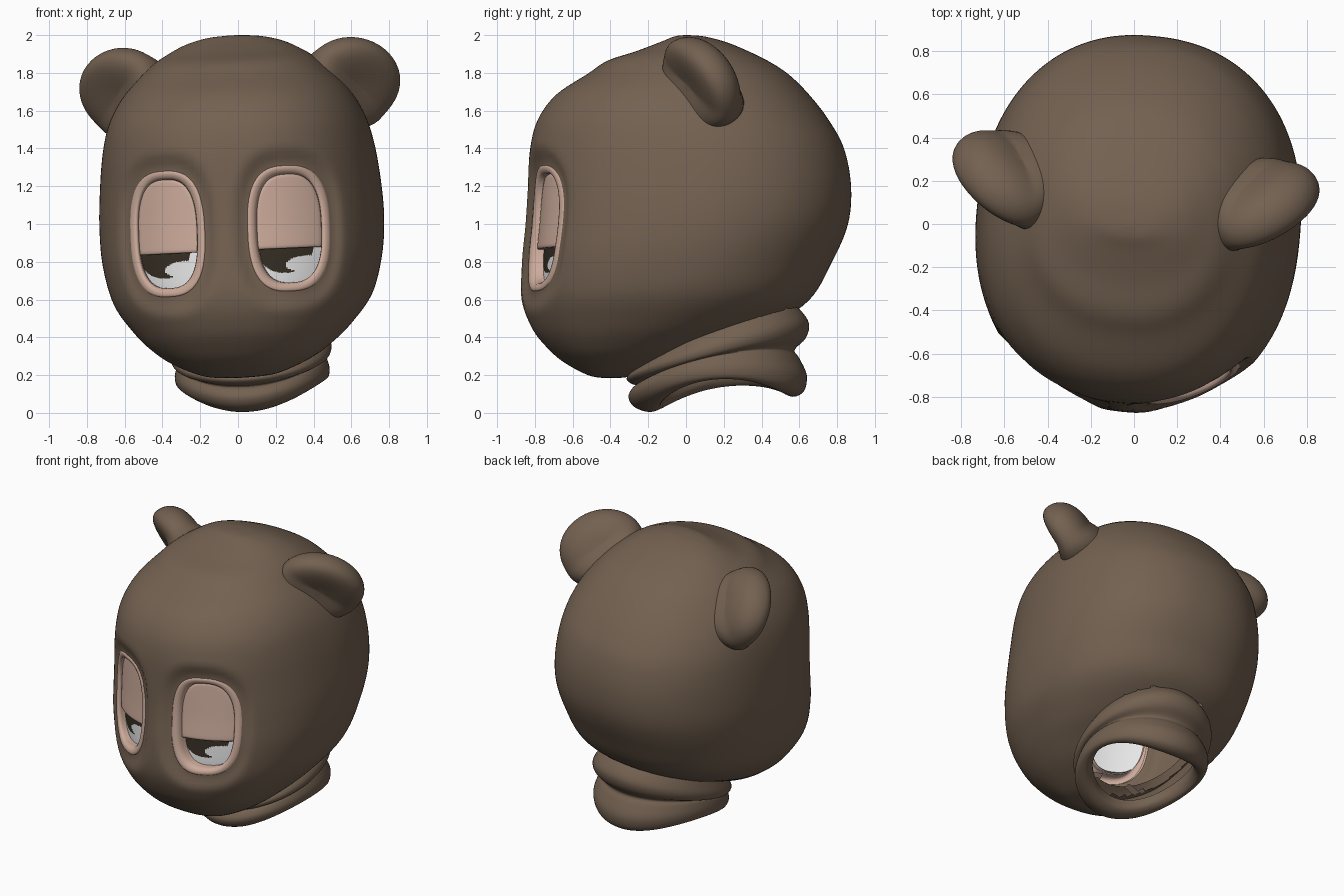
import bpy, bmesh, math
from mathutils import Matrix

if "Cube" in bpy.data.objects:
    bpy.data.objects.remove(bpy.data.objects["Cube"])

TAU = math.tau
# whole model is symmetric, then turned and tipped slightly
POSE = (Matrix.Translation((0.02, 0, 1)) @ Matrix.Rotation(math.radians(-6), 4, 'Z')
        @ Matrix.Rotation(math.radians(-2.7), 4, 'Y') @ Matrix.Translation((0, 0, -1)))


def material(name, rgb):
    m = bpy.data.materials.new(name)
    m.diffuse_color = (*rgb, 1)
    m.use_nodes = True
    m.node_tree.nodes["Principled BSDF"].inputs["Base Color"].default_value = m.diffuse_color
    return m


BROWN = material("brown fur", (0.172, 0.120, 0.082))
PINK = material("pink skin", (0.60, 0.405, 0.325))
WHITE = material("eye white", (0.80, 0.80, 0.80))
DARK = material("dark pupil", (0.036, 0.027, 0.017))


def loft(name, rings, mats, cap_start=False, cap_end=False, index=0):
    bm = bmesh.new()
    vs = [[bm.verts.new(p) for p in r] for r in rings]
    n = len(rings[0])
    for a, b in zip(vs, vs[1:]):
        for i in range(n):
            j = (i + 1) % n
            bm.faces.new((a[i], a[j], b[j], b[i]))
    if cap_start:
        bm.faces.new(vs[0][::-1])
    if cap_end:
        bm.faces.new(vs[-1])
    bmesh.ops.recalc_face_normals(bm, faces=bm.faces)
    for f in bm.faces:
        f.smooth = True
        f.material_index = index
    me = bpy.data.meshes.new(name)
    bm.to_mesh(me)
    bm.free()
    for m in mats:
        me.materials.append(m)
    ob = bpy.data.objects.new(name, me)
    bpy.context.collection.objects.link(ob)
    return ob


def drop_faces(ob, rule):
    bm = bmesh.new()
    bm.from_mesh(ob.data)
    gone = [f for f in bm.faces if rule(f, f.calc_center_median())]
    bmesh.ops.delete(bm, geom=gone, context='FACES')
    for f in bm.faces:
        f.smooth = True
    bm.to_mesh(ob.data)
    bm.free()


def catmull(rows, steps):
    out = []
    for i in range(len(rows) - 1):
        p = [rows[max(0, min(len(rows) - 1, i + k))] for k in (-1, 0, 1, 2)]
        for s in range(steps):
            t = s / steps
            out.append([0.5 * (2 * b + (c - a) * t + (2 * a - 5 * b + 4 * c - d) * t * t
                               + (3 * b - a - 3 * c + d) * t ** 3) for a, b, c, d in zip(*p)])
    return out + [list(rows[-1])]


def spow(v, e):
    return math.copysign(abs(v) ** e, v)


# head profile: z, front y, back y, half width
HEAD = catmull([
    (0.185, -0.43, -0.37, 0.03), (0.20, -0.52, -0.27, 0.19), (0.27, -0.65, -0.02, 0.36),
    (0.35, -0.74, 0.18, 0.475), (0.45, -0.815, 0.42, 0.575), (0.60, -0.868, 0.65, 0.68),
    (0.80, -0.868, 0.77, 0.735), (1.00, -0.85, 0.855, 0.75), (1.20, -0.838, 0.872, 0.74),
    (1.40, -0.825, 0.835, 0.715), (1.55, -0.785, 0.755, 0.675), (1.68, -0.69, 0.655, 0.605),
    (1.79, -0.525, 0.545, 0.51), (1.86, -0.42, 0.44, 0.435), (1.91, -0.27, 0.34, 0.36),
    (1.96, -0.14, 0.22, 0.26), (1.99, -0.07, 0.11, 0.145), (1.999, -0.025, 0.03, 0.04),
    (2.0, -0.01, 0.0, 0.008)], 6)
NH = 2.22
EX, EZ, EA, EB, NE = 0.323, 0.962, 0.213, 0.337, 2.7     # eye centre, half sizes, exponent


def dent(x, z):
    """Hollow around each eye."""
    r = (abs((abs(x) - EX) / EA) ** NE + abs((z - EZ) / EB) ** NE) ** (1 / NE)
    t = max(0, min(1, 1 - (r - 1) * EA / 0.07))
    return 0.043 * t * t * (3 - 2 * t)


def front(x, z):
    """y of the face surface."""
    for a, b in zip(HEAD, HEAD[1:]):
        if a[0] <= z <= b[0]:
            t = (z - a[0]) / (b[0] - a[0])
            yf, yb, hw = [a[k] + (b[k] - a[k]) * t for k in (1, 2, 3)]
            q = max(0, 1 - abs(x / hw) ** NH) ** (1 / NH)
            return (yf + yb) / 2 - (yb - yf) / 2 * q + dent(x, z)


def head_rings(rows, k=1.0):
    rings = []
    for z, yf, yb, hw in rows:
        ring = []
        for i in range(160):
            a = TAU * i / 160
            x = k * hw * spow(math.cos(a), 2 / NH)
            y = (yf + yb) / 2 + k * (yb - yf) / 2 * spow(math.sin(a), 2 / NH)
            ring.append((x, y + (dent(x, z) if y < -0.3 else 0), z))
        rings.append(ring)
    return rings


# head shell
head = loft("head", head_rings(HEAD), [BROWN, PINK], True, True)


def outline(a, b, n=96):
    return [(a * spow(math.cos(TAU * i / n), 2 / NE), b * spow(math.sin(TAU * i / n), 2 / NE))
            for i in range(n)]


# cut the eye openings, then drop the pocket walls and the neck opening
for s in (-1, 1):
    o = outline(EA - 0.008, EB - 0.008)
    cutter = loft("eye_cutter", [[(s * EX + x, y, EZ + z) for x, z in o] for y in (-1.3, -0.4)],
                  [BROWN, PINK], True, True, 1)
    cutter.hide_render = True
    mod = head.modifiers.new("eye", 'BOOLEAN')
    mod.operation, mod.solver, mod.object = 'DIFFERENCE', 'EXACT', cutter
    bpy.context.view_layer.update()
    me = bpy.data.meshes.new_from_object(head.evaluated_get(bpy.context.evaluated_depsgraph_get()))
    head.modifiers.clear()
    head.data = me
    bpy.data.objects.remove(cutter)
drop_faces(head, lambda f, c: f.material_index == 1 or (
    c.z < 0.75 and f.normal.z < 0 and (c.x / 0.375) ** 2 + ((c.y - 0.17) / 0.43) ** 2 < 1))

# pink lining inside the chin, seen through the neck
lining = loft("chin_lining", head_rings([r for r in HEAD if 0.23 < r[0] < 0.61], 0.95), [PINK])
drop_faces(lining, lambda f, c: c.y > -0.15)

# rolled collar: front y, front z, back y, back z, half width, lift at the sides
COLLAR = catmull([
    (-0.22, 0.25, 0.55, 0.59, 0.35, 0.03), (-0.28, 0.215, 0.61, 0.545, 0.40, 0),
    (-0.31, 0.18, 0.655, 0.475, 0.425, 0), (-0.29, 0.155, 0.64, 0.40, 0.415, 0.01),
    (-0.25, 0.14, 0.58, 0.335, 0.385, 0.04), (-0.28, 0.125, 0.605, 0.29, 0.395, 0.06),
    (-0.30, 0.08, 0.645, 0.20, 0.41, 0.075), (-0.27, 0.03, 0.63, 0.115, 0.40, 0.095),
    (-0.19, 0.004, 0.57, 0.085, 0.365, 0.115), (-0.13, 0.035, 0.51, 0.12, 0.335, 0.12),
    (-0.13, 0.10, 0.50, 0.20, 0.33, 0.10)], 4)
rings = []
for fy, fz, by, bz, hw, lift in COLLAR:
    ring = []
    for i in range(80):
        c, s = math.cos(TAU * i / 80), math.sin(TAU * i / 80)
        ring.append((hw * c, (fy + by) / 2 + (by - fy) / 2 * s,
                     (fz + bz) / 2 + (bz - fz) / 2 * s + lift * c * c))
    rings.append(ring)
loft("collar", rings, [BROWN])


def eye_rings(s, specs, pts, cz=0.0):
    """Rings on the face: (scale, depth) of an outline about (eye centre, cz)."""
    out = []
    for k, d in specs:
        ring = []
        for x, z in pts:
            X, Z = s * EX + x * k, EZ + cz + (z - cz) * k
            ring.append((X, front(X, Z) + d, Z))
        out.append(ring)
    return out


for s, side in ((-1, "left"), (1, "right")):
    # eye rim
    rim = []
    for inset, d in ((0, 0.010), (0.005, -0.002), (0.012, -0.006), (0.025, -0.003), (0.038, 0.004),
                     (0.046, 0.016), (0.050, 0.035), (0.051, 0.10)):
        rim += eye_rings(s, [(1, d)], outline(EA - inset, EB - inset))
    loft("eye_rim_" + side, rim, [PINK])
    # eyeball with painted pupil and highlight notch, plain white behind
    ball = loft("eyeball_" + side, eye_rings(s, [(k / 70, 0.07) for k in range(1, 71)],
                                             outline(0.165, 0.289)), [WHITE, DARK], True)
    for f in ball.data.polygons:
        x, z = f.center.x - s * EX, f.center.z
        pupil = ((x + 0.03) / 0.15) ** 2 + ((z - 0.875) / 0.148) ** 2 < 1
        notch = ((x - 0.09) / 0.115) ** 2 + ((z - 0.77) / 0.045) ** 2 < 1
        f.material_index = int(pupil and not notch)
    loft("eyeball_back_" + side, eye_rings(s, [(k / 10, 0.08) for k in range(1, 11)],
                                           outline(0.165, 0.289)), [WHITE], True)
    # drooping lid with a straight lower edge
    pts = [(x, max(z, -0.105)) for x, z in outline(0.165, 0.289)]
    specs = [(k / 10, 0.032) for k in range(1, 10)] + [(0.97, 0.033), (0.99, 0.037), (1, 0.045), (1, 0.072)]
    loft("eyelid_" + side, eye_rings(s, specs, pts, 0.08), [PINK], True)
    # ear: thick tilted disc, dished in front, thicker and longer towards the head
    u, w = (s * 0.86, 0.50, 0.0), (s * 0.08, -0.46, 0.88)
    nrm = (s * 0.45, -0.78, -0.40)
    c = (s * 0.612, 0.135, 1.735)
    rings = []
    for k in range(33):
        t = math.pi * (k + 0.02) / 32.04
        r, h0 = math.sin(t) ** 0.75, math.cos(t)
        ring = []
        for j in range(48):
            ca, sa = math.cos(TAU * j / 48), math.sin(TAU * j / 48)
            base = 1 + 0.8 * r * max(0, -0.75 * ca - 0.65 * sa)
            h = h0 * (0.14 if h0 > 0 else 0.155) * base - (0.06 * (1 - r * r) if h0 > 0 else 0)
            rw = 0.245 + (0.035 * max(0, -sa) if ca < 0.5 else 0.035 * max(0, -sa) * (1 - ca) * 2)
            ring.append(tuple(c[i] + u[i] * 0.27 * r * ca + w[i] * rw * r * sa + nrm[i] * h
                              for i in range(3)))
        rings.append(ring)
    loft("ear_" + side, rings, [BROWN], True, True)

# pose everything
for ob in bpy.context.collection.objects:
    ob.data.transform(POSE)
    ob.data.update()
